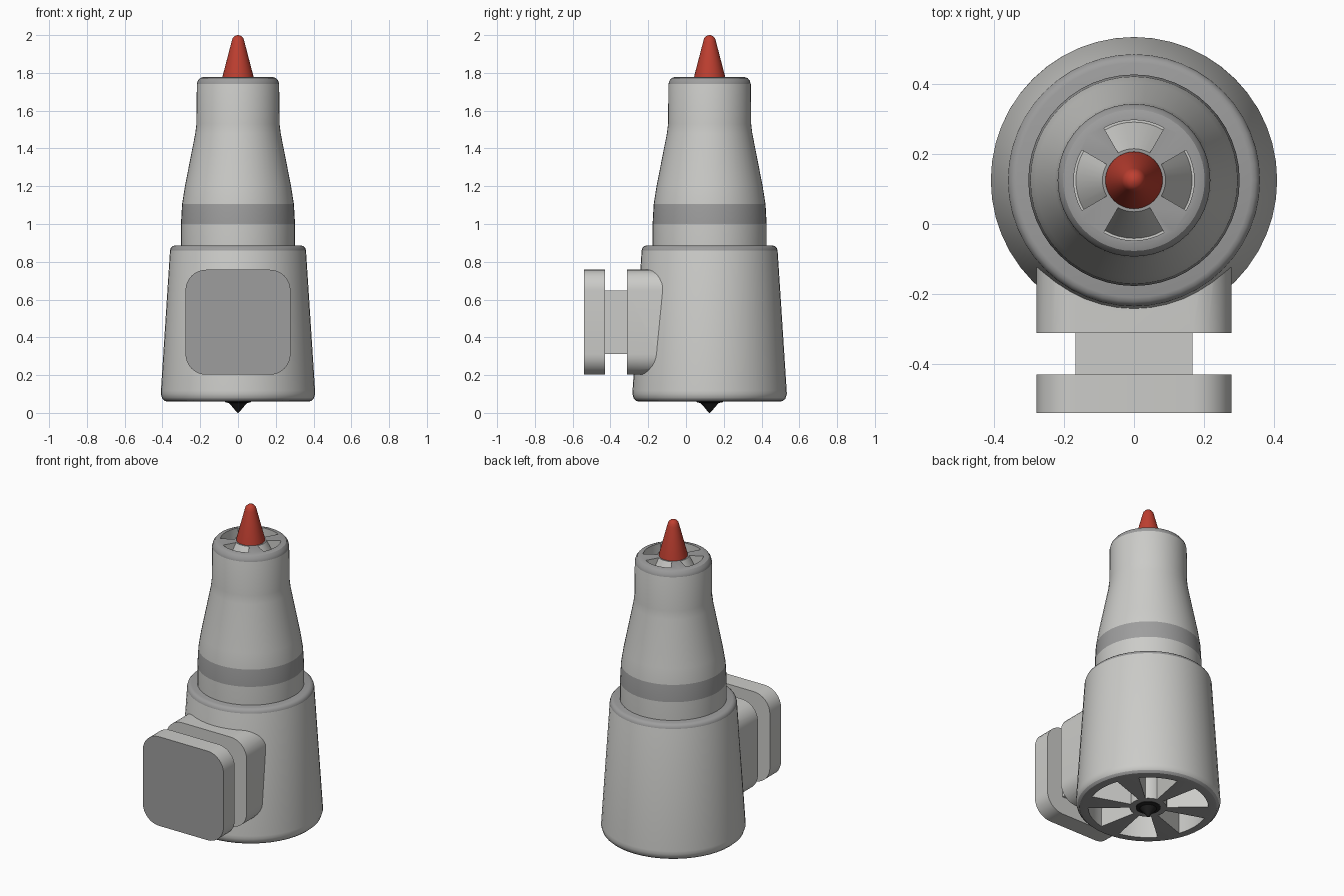
import bpy, bmesh, math

if "Cube" in bpy.data.objects:
    bpy.data.objects.remove(bpy.data.objects["Cube"])

AXIS_Y = 0.125   # the turned body sits behind the origin
SEG = 48


def material(name, rgb):
    m = bpy.data.materials.new(name)
    m.diffuse_color = (*rgb, 1)
    m.use_nodes = True
    m.node_tree.nodes["Principled BSDF"].inputs["Base Color"].default_value = m.diffuse_color
    return m


LIGHT = material("light_grey", (0.60, 0.60, 0.58))
DARK = material("dark_grey", (0.34, 0.34, 0.34))
RED = material("red", (0.52, 0.05, 0.03))
BLACK = material("black", (0.015, 0.015, 0.015))


def finish(name, bm, mats, rule=None):
    bmesh.ops.recalc_face_normals(bm, faces=bm.faces)
    if rule:
        for f in bm.faces:
            f.material_index = rule(f)
    me = bpy.data.meshes.new(name)
    bm.to_mesh(me)
    bm.free()
    for m in mats:
        me.materials.append(m)
    ob = bpy.data.objects.new(name, me)
    bpy.context.collection.objects.link(ob)
    return ob


def lathe(name, profile, mats, rule=None):
    """Closed solid turned from (radius, z) points; ends get flat caps."""
    bm = bmesh.new()
    rings = []
    for r, z in profile:
        rings.append([bm.verts.new((r * math.cos(2 * math.pi * i / SEG),
                                    AXIS_Y + r * math.sin(2 * math.pi * i / SEG), z))
                      for i in range(SEG)])
    for a, b in zip(rings, rings[1:]):
        for i in range(SEG):
            j = (i + 1) % SEG
            bm.faces.new((a[i], a[j], b[j], b[i]))
    bm.faces.new(rings[0])
    bm.faces.new(rings[-1])
    return finish(name, bm, mats, rule)


def wedges(name, section, count, half_angle, steps=8):
    """Ring of wedge cutters swept from a four-point (radius, z) section."""
    bm = bmesh.new()
    for k in range(count):
        rows = []
        for s in range(steps + 1):
            a = 2 * math.pi * k / count + math.radians(half_angle) * (2 * s / steps - 1)
            rows.append([bm.verts.new((r * math.cos(a), AXIS_Y + r * math.sin(a), z))
                         for r, z in section])
        for a, b in zip(rows, rows[1:]):
            for i in range(4):
                j = (i + 1) % 4
                bm.faces.new((a[i], a[j], b[j], b[i]))
        bm.faces.new(rows[0])
        bm.faces.new(rows[-1])
    return finish(name, bm, [LIGHT, DARK])


def rounded_block(name, half, radius, y0, y1, zc, mats, rule=None):
    """Rounded square in the xz plane, extruded along y."""
    bm = bmesh.new()
    loops = []
    for y in (y0, y1):
        loop = []
        for q in range(4):
            cx = (half - radius) * (1 if q in (0, 3) else -1)
            cz = (half - radius) * (1 if q in (0, 1) else -1)
            n = 8 if radius else 0
            for s in range(n + 1):
                a = math.pi / 2 * (q + (s / n if n else 0))
                loop.append(bm.verts.new((cx + radius * math.cos(a), y,
                                          zc + cz + radius * math.sin(a))))
        loops.append(loop)
    count = len(loops[0])
    for i in range(count):
        j = (i + 1) % count
        bm.faces.new((loops[0][i], loops[0][j], loops[1][j], loops[1][i]))
    bm.faces.new(loops[0])
    bm.faces.new(loops[1])
    return finish(name, bm, mats, rule)


def cut(ob, cutter, remove=True):
    mod = ob.modifiers.new("cut", 'BOOLEAN')
    mod.operation = 'DIFFERENCE'
    mod.solver = 'EXACT'
    mod.object = cutter
    bpy.context.view_layer.objects.active = ob
    bpy.ops.object.modifier_apply(modifier=mod.name)
    if remove:
        bpy.data.objects.remove(cutter)


# Tapered lower body with dark rounded rims
def body_rule(f):
    z = f.calc_center_median().z
    return 1 if z < 0.075 or z > 0.865 else 0


body = lathe("lower_body",
             [(0.372, 0.06), (0.388, 0.063), (0.401, 0.075), (0.409, 0.1), (0.408, 0.118),
              (0.360, 0.86), (0.356, 0.873), (0.347, 0.882), (0.335, 0.886)],
             [LIGHT, DARK], body_rule)

# Mounting pad, saddled onto the body
pad = rounded_block("mount_pad", 0.278, 0.11, -0.312, -0.06, 0.48, [LIGHT, DARK])
cut(pad, body, remove=False)

# Neck and outer plate with a dark front face
neck = rounded_block("mount_neck", 0.167, 0, -0.44, -0.30, 0.48, [LIGHT])
plate = rounded_block("mount_plate", 0.278, 0.11, -0.54, -0.43, 0.48, [LIGHT, DARK],
                      lambda f: 1 if f.normal.y < -0.9 else 0)


# Upper barrel with dark band and rim
def barrel_rule(f):
    z = f.calc_center_median().z
    return 1 if 1.0 < z < 1.105 or z > 1.745 else 0


barrel = lathe("upper_barrel",
               [(0.302, 0.87), (0.302, 1.0), (0.296, 1.105), (0.281, 1.2), (0.226, 1.48),
                (0.220, 1.53), (0.218, 1.74), (0.213, 1.758), (0.202, 1.772), (0.185, 1.778)],
               [LIGHT, DARK], barrel_rule)

# Four tip pockets and six base pockets
cut(barrel, wedges("tip_pockets", [(0.084, 1.79), (0.172, 1.79), (0.172, 1.63), (0.166, 1.63)], 4, 30))
cut(body, wedges("base_pockets", [(0.105, 0.03), (0.34, 0.03), (0.335, 0.40), (0.105, 0.40)], 6, 19))

# Red tip
tip = lathe("red_tip", [(0.083, 1.76), (0.081, 1.785), (0.034, 1.965), (0.029, 1.983),
                        (0.018, 1.995), (0.004, 2.0)], [RED])

# Black point under the base
point = lathe("base_point", [(0.07, 0.09), (0.07, 0.057), (0.048, 0.052), (0.030, 0.032),
                             (0.012, 0.010), (0.002, 0.0)], [BLACK])

# Smooth shading with sharp edges kept
for ob in (body, pad, neck, plate, barrel, tip, point):
    bpy.ops.object.select_all(action='DESELECT')
    ob.select_set(True)
    bpy.context.view_layer.objects.active = ob
    bpy.ops.object.shade_smooth_by_angle(angle=math.radians(30))
